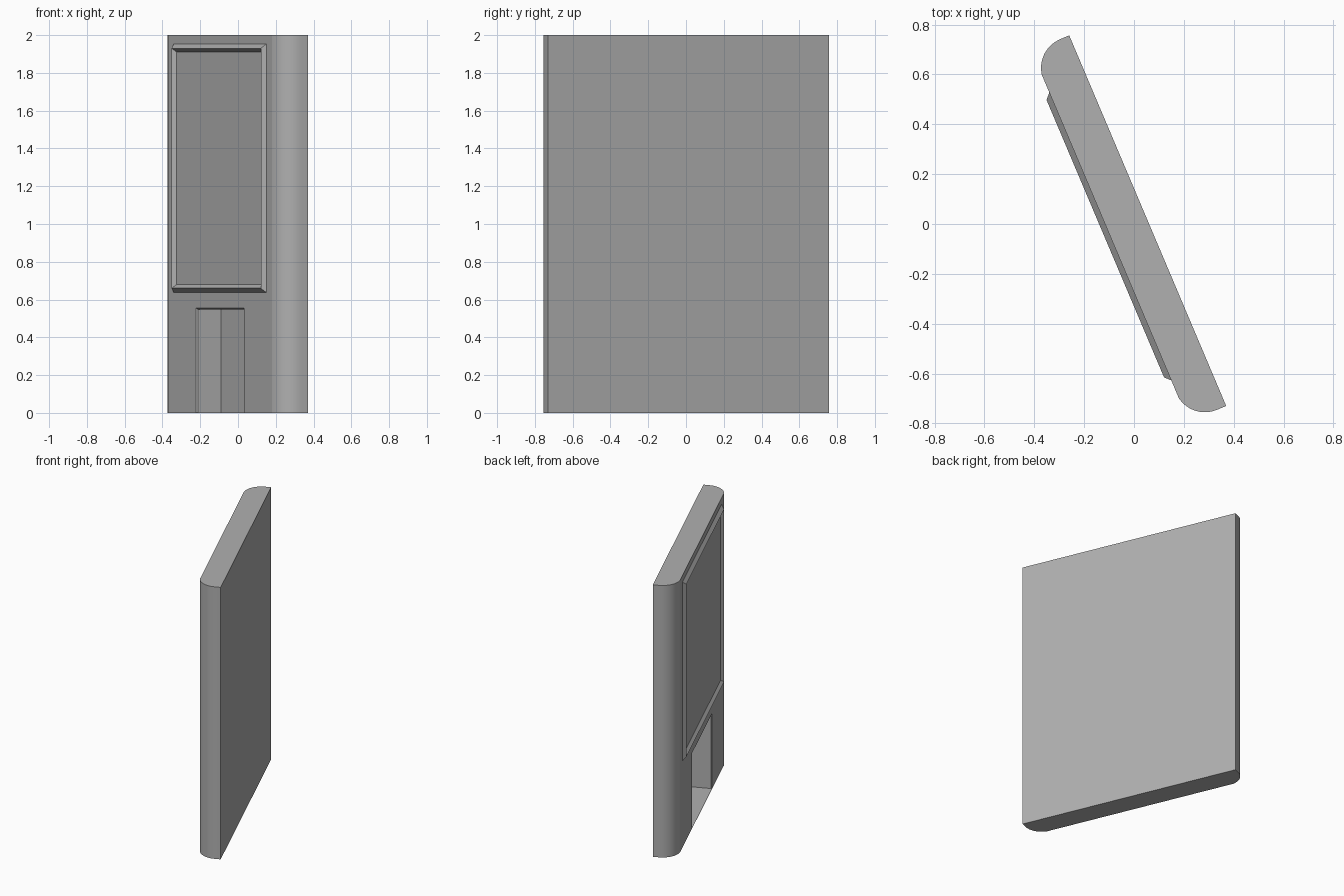
import bpy, bmesh, math

if "Cube" in bpy.data.objects:
    bpy.data.objects.remove(bpy.data.objects["Cube"])

# Local frame: x runs along the wall, front faces local -y, back face on y = 0
LENGTH, DEPTH, HEIGHT = 1.615, 0.163, 2.0
ROT = math.atan2(-1.487, 0.63)
LOC = (-0.26, 0.757, 0)

grey = bpy.data.materials.new("dark_grey")
grey.diffuse_color = (0.435, 0.435, 0.435, 1)
grey.use_nodes = True
grey.node_tree.nodes["Principled BSDF"].inputs["Base Color"].default_value = grey.diffuse_color


def make_object(name, bm):
    bmesh.ops.recalc_face_normals(bm, faces=bm.faces)
    me = bpy.data.meshes.new(name)
    bm.to_mesh(me)
    bm.free()
    me.materials.append(grey)
    ob = bpy.data.objects.new(name, me)
    bpy.context.collection.objects.link(ob)
    ob.location = LOC
    ob.rotation_euler.z = ROT
    return ob


def loft(name, rings, cap_first=True):
    """Join matching loops of points, capping the ends."""
    bm = bmesh.new()
    loops = [[bm.verts.new(p) for p in r] for r in rings]
    n = len(loops[0])
    for a, b in zip(loops, loops[1:]):
        for i in range(n):
            j = (i + 1) % n
            bm.faces.new((a[i], a[j], b[j], b[i]))
    if cap_first:
        bm.faces.new(loops[0])
    bm.faces.new(loops[-1])
    return make_object(name, bm)


def rect(x0, x1, z0, z1, d):
    return [(x0, -d, z0), (x1, -d, z0), (x1, -d, z1), (x0, -d, z1)]


# Slab: short straight flank, then an arc into the front face, mirrored
flat, inset, steps = 0.04, 0.102, 8
h = DEPTH - flat
r = (h * h + inset * inset) / (2 * inset)
end = math.asin(h / r)
left = [(0, 0)]
for i in range(steps + 1):
    a = end * i / steps
    left.append((r - r * math.cos(a), -flat - r * math.sin(a)))
profile = left + [(LENGTH - x, y) for x, y in reversed(left)]
slab = loft("wall_slab", [[(x, y, z) for x, y in profile] for z in (0, HEIGHT)])

# Alcove: chamfered opening cut into the lower front
mid = LENGTH / 2
cutter = loft("alcove_cutter", [
    rect(mid - w, mid + w, 0.003, top, d)
    for w, top, d in ((0.337, 0.565, DEPTH + 0.01),
                      (0.319, 0.547, DEPTH - 0.008),
                      (0.319, 0.547, DEPTH - 0.142))])
cutter.hide_render = True
mod = slab.modifiers.new("alcove", 'BOOLEAN')
mod.operation = 'DIFFERENCE'
mod.solver = 'EXACT'
mod.object = cutter
bpy.context.view_layer.update()
bpy.context.view_layer.objects.active = slab
slab.select_set(True)
bpy.ops.object.modifier_apply(modifier=mod.name)
bpy.data.objects.remove(cutter)
bpy.ops.object.shade_smooth_by_angle(angle=math.radians(11.5))

# Screen: bevelled ridge frame around a flat panel
loft("screen_frame", [
    rect(0.178 + i, 1.437 - i, 0.635 + i, 1.955 - i, d)
    for i, d in ((0, DEPTH - 0.002), (0.025, DEPTH + 0.022), (0.044, DEPTH + 0.002))],
    cap_first=False)
